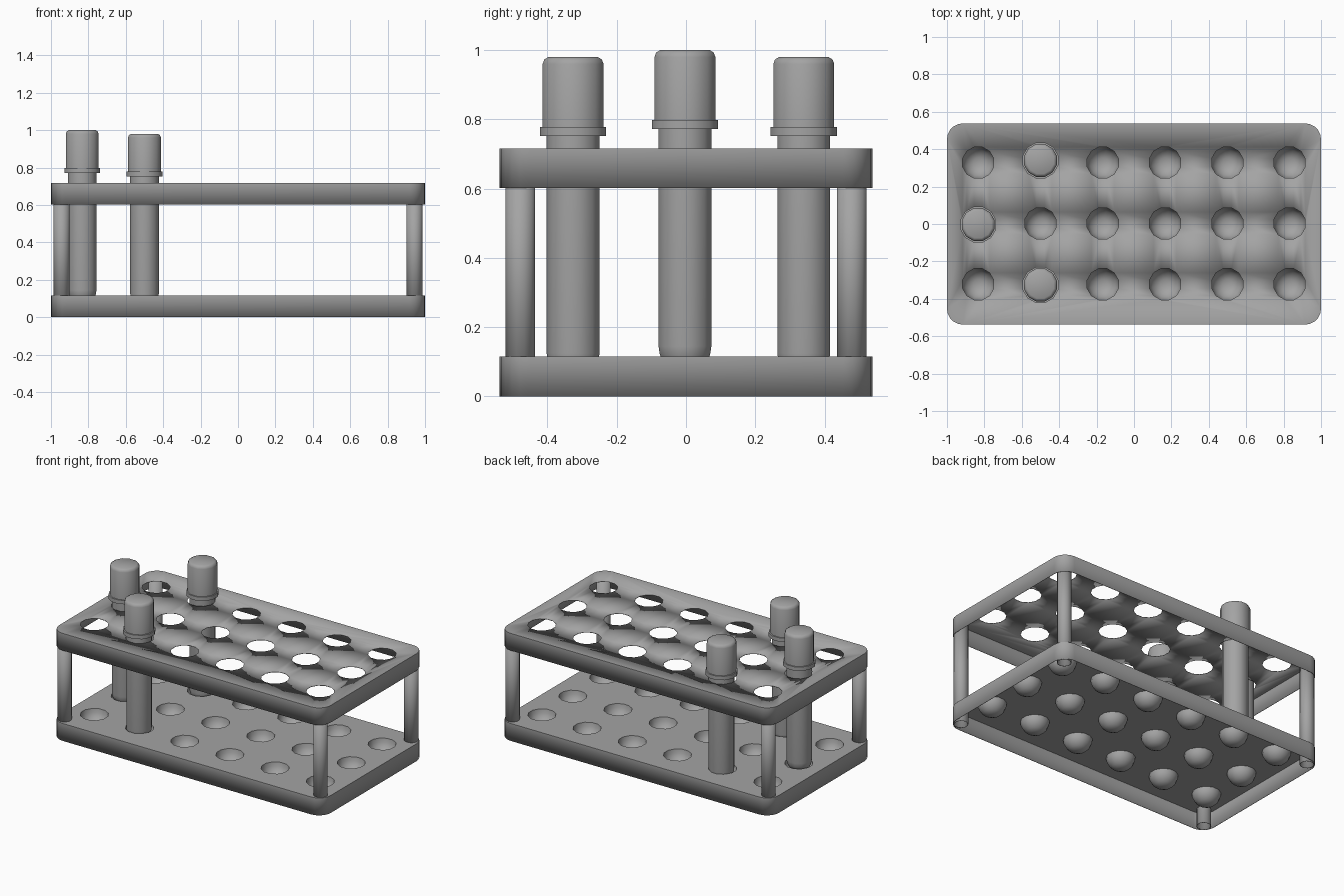
import bpy, bmesh, math
from mathutils import Vector

cube = bpy.data.objects.get("Cube")
if cube:
    bpy.data.objects.remove(cube, do_unlink=True)

grey = bpy.data.materials.new("plain grey")
grey.use_nodes = True
grey.diffuse_color = (0.37, 0.37, 0.37, 1)
grey.node_tree.nodes["Principled BSDF"].inputs["Base Color"].default_value = grey.diffuse_color

SIDES = 12
COLUMNS = [-0.833 + 0.333 * i for i in range(6)]
ROWS = [-0.322, 0.003, 0.328]


def finish(name, bm, thickness=0):
    mesh = bpy.data.meshes.new(name)
    bm.to_mesh(mesh)
    bm.free()
    mesh.materials.append(grey)
    obj = bpy.data.objects.new(name, mesh)
    bpy.context.collection.objects.link(obj)
    bpy.ops.object.select_all(action='DESELECT')
    obj.select_set(True)
    bpy.context.view_layer.objects.active = obj
    bpy.ops.object.shade_smooth_by_angle(angle=math.radians(40))
    if thickness:
        shell = obj.modifiers.new("wall", 'SOLIDIFY')
        shell.thickness = thickness
        shell.offset = -1
    return obj


def ring(bm, x, y, z, radius):
    angles = [math.tau * (i + 0.5) / SIDES for i in range(SIDES)]
    return [bm.verts.new((x + radius * math.cos(a), y + radius * math.sin(a), z)) for a in angles]


def bridge(bm, a, b):
    for i in range(len(a)):
        j = (i + 1) % len(a)
        bm.faces.new((a[i], a[j], b[j], b[i]))


def loop_edges(bm, loop):
    return [bm.edges.new((v, loop[(i + 1) % len(loop)])) for i, v in enumerate(loop)]


def lathe(name, x, y, profile, capped=True, thickness=0):
    """Turn (radius, z) points, listed from bottom to top."""
    bm = bmesh.new()
    rings = [ring(bm, x, y, z, r) for r, z in profile]
    for low, high in zip(rings, rings[1:]):
        bridge(bm, low, high)
    if capped:
        bm.faces.new(rings[0][::-1])
        bm.faces.new(rings[-1])
    return finish(name, bm, thickness)


def tray(name, bottom, top, cups):
    """Open-bottomed tray with rounded corners and a grid of holes."""
    bm = bmesh.new()
    outline = []
    corner = 0.085
    for k, (sx, sy) in enumerate([(1, 1), (-1, 1), (-1, -1), (1, -1)]):
        for i in range(6):
            a = math.pi / 2 * (k + i / 5)
            outline.append(bm.verts.new((sx * (1 - corner) + corner * math.cos(a),
                                         sy * (0.538 - corner) + corner * math.sin(a), top)))
    holes = [ring(bm, x, y, top, 0.086) for x in COLUMNS for y in ROWS]
    edges = loop_edges(bm, outline)
    for hole in holes:
        edges += loop_edges(bm, hole)
    bmesh.ops.triangle_fill(bm, edges=edges, use_beauty=True, normal=Vector((0, 0, 1)))
    # Skirt
    hem = [bm.verts.new((v.co.x, v.co.y, bottom)) for v in outline]
    bridge(bm, outline, hem)
    # Rounded cups below the holes
    if cups:
        for hole, (x, y) in zip(holes, [(x, y) for x in COLUMNS for y in ROWS]):
            last = hole
            for i in range(1, 5):
                a = math.pi / 2 * i / 5
                level = ring(bm, x, y, top - 0.084 * math.sin(a), 0.086 * math.cos(a))
                bridge(bm, last, level)
                last = level
            bm.faces.new(last)
    # Make the deck face up
    bmesh.ops.recalc_face_normals(bm, faces=bm.faces[:])
    deck = max(bm.faces, key=lambda f: f.calc_center_median().z)
    if deck.normal.z < 0:
        bmesh.ops.reverse_faces(bm, faces=bm.faces[:])
    return finish(name, bm, 0.003)


tray("bottom_tray", 0, 0.116, True)
tray("top_tray", 0.602, 0.716, False)

# Hollow corner posts
for side, sx in (("right", -1), ("left", 1)):
    for end, sy in (("front", -1), ("back", 1)):
        lathe(f"{end}_{side}_post", sx * 0.943, sy * 0.478,
              [(0.044, 0), (0.044, 0.712)], capped=False, thickness=0.003)

# Stoppered tubes
for label, x, y, lift in (("side", -0.833, -0.003, 0.02),
                          ("front", -0.5, -0.326, 0),
                          ("back", -0.5, 0.34, 0)):
    r = 0.079
    base = [(r * math.cos(a), 0.125 + lift - r * math.sin(a))
            for a in [math.pi / 2 * i / 5 for i in range(4, -1, -1)]]
    lathe(f"{label}_tube", x, y, [(p, z) for p, z in base] + [(r, 0.77 + lift)])
    lathe(f"{label}_cap_rim", x, y, [(0.099, 0.752 + lift), (0.099, 0.778 + lift)])
    lathe(f"{label}_cap", x, y, [(0.091, 0.765 + lift), (0.091, 0.96 + lift),
                                 (0.086, 0.973 + lift), (0.074, 0.98 + lift)])
